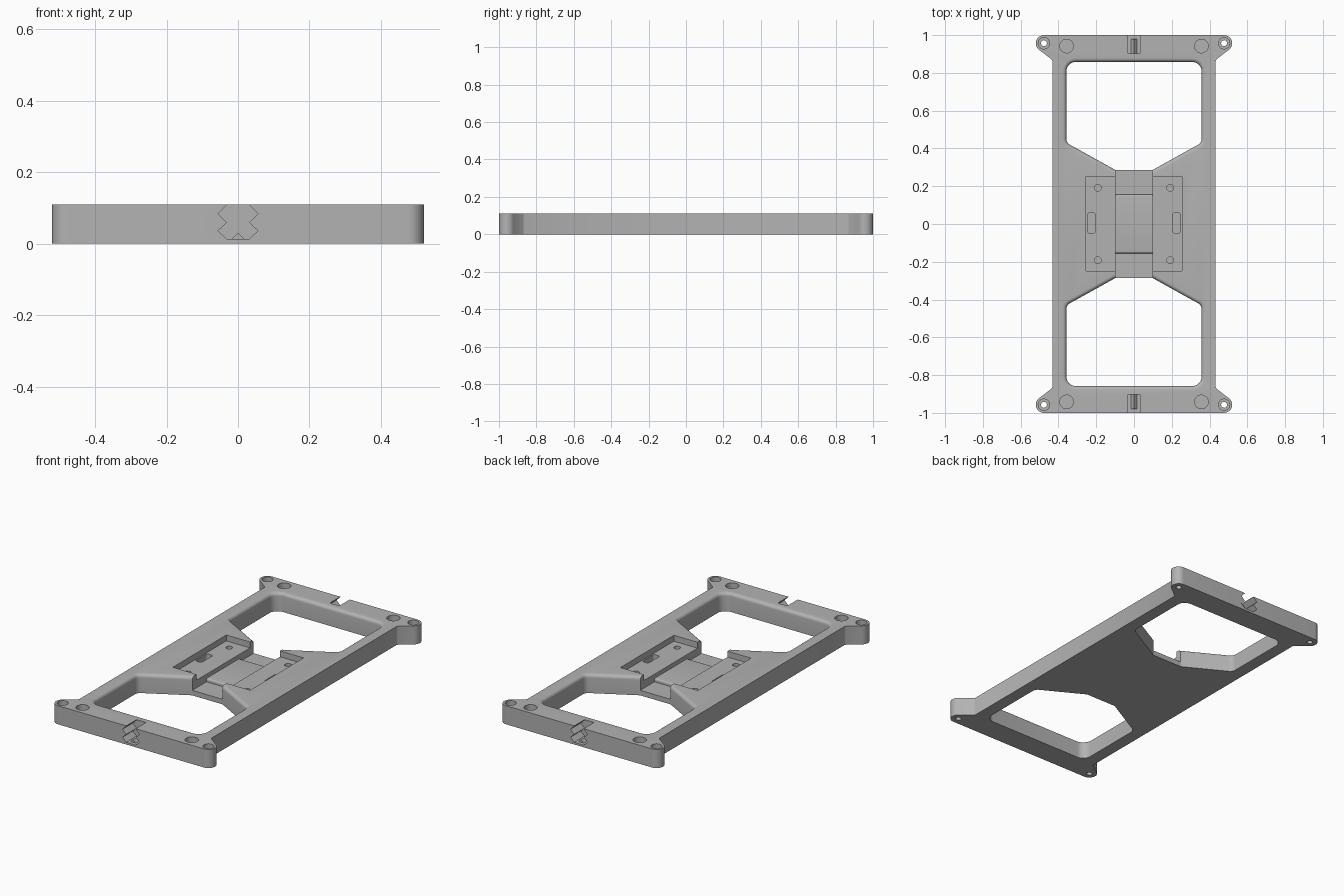
import bpy, bmesh, math
from mathutils import Vector

if "Cube" in bpy.data.objects:
    bpy.data.objects.remove(bpy.data.objects["Cube"])

H = 0.11          # plate thickness
R = 0.02          # fillet on the window rims

grey = bpy.data.materials.new("grey plastic")
grey.diffuse_color = (0.45, 0.45, 0.45, 1)
grey.use_nodes = True
grey.node_tree.nodes["Principled BSDF"].inputs["Base Color"].default_value = grey.diffuse_color


def loft(name, rings):
    """Closed solid through a list of equal-length point rings."""
    bm = bmesh.new()
    vs = [[bm.verts.new(p) for p in ring] for ring in rings]
    n = len(vs[0])
    for a, b in zip(vs, vs[1:]):
        for i in range(n):
            j = (i + 1) % n
            bm.faces.new((a[i], a[j], b[j], b[i]))
    bm.faces.new(vs[0][::-1])
    bm.faces.new(vs[-1])
    bmesh.ops.recalc_face_normals(bm, faces=bm.faces)
    me = bpy.data.meshes.new(name)
    bm.to_mesh(me)
    bm.free()
    me.materials.append(grey)
    ob = bpy.data.objects.new(name, me)
    bpy.context.collection.objects.link(ob)
    return ob


def prism(name, pts, lo, hi, axis="z"):
    place = {"z": lambda p, t: (p[0], p[1], t),
             "y": lambda p, t: (p[0], t, p[1]),
             "x": lambda p, t: (t, p[0], p[1])}[axis]
    return loft(name, [[place(p, t) for p in pts] for t in (lo, hi)])


def arc(cx, cy, r, a0, a1, n):
    return [(cx + r * math.cos(math.radians(a0 + (a1 - a0) * i / n)),
             cy + r * math.sin(math.radians(a0 + (a1 - a0) * i / n))) for i in range(n + 1)]


def circle(cx, cy, r, n=32):
    return arc(cx, cy, r, 0, 360, n)[:-1]


def rect(x0, y0, x1, y1):
    return [(x0, y0), (x1, y0), (x1, y1), (x0, y1)]


def rounded(corners, n=6):
    """Round each (x, y, r) corner of a polygon."""
    out = []
    for i, (x, y, r) in enumerate(corners):
        p = Vector((x, y))
        a = (Vector(corners[i - 1][:2]) - p).normalized()
        b = (Vector(corners[(i + 1) % len(corners)][:2]) - p).normalized()
        half = a.angle(b) / 2
        c = p + (a + b).normalized() * r / math.sin(half)
        d = r / math.tan(half)
        u, v = p + a * d - c, p + b * d - c
        for k in range(n + 1):
            q = u.lerp(v, k / n).normalized() * r
            out.append(tuple(c + q))
    return out


def grow(pts, d):
    """Offset a counter-clockwise outline outwards."""
    out = []
    for i, p in enumerate(pts):
        p = Vector(p)
        e = (p - Vector(pts[i - 1])).normalized()
        f = (Vector(pts[(i + 1) % len(pts)]) - p).normalized()
        n1, n2 = Vector((e.y, -e.x)), Vector((f.y, -f.x))
        out.append(tuple(p + (n1 + n2) * d / (1 + n1.dot(n2))))
    return out


def cut(target, cutter):
    m = target.modifiers.new("cut", "BOOLEAN")
    m.operation, m.solver, m.object = "DIFFERENCE", "EXACT", cutter
    bpy.context.view_layer.objects.active = target
    bpy.ops.object.modifier_apply(modifier=m.name)
    bpy.data.objects.remove(cutter)


# Plate outline with a mounting ear at every corner
quarter = [(0.432, 0.862), (0.437, 0.872)] + arc(0.477, 0.957, 0.043, -52, 90, 16)
right = [(x, -y) for x, y in quarter[::-1]] + quarter
plate = prism("base_plate", right + [(-x, -y) for x, y in right], 0, H)

for s in (1, -1):
    # Large windows with a filleted upper rim
    win = rounded([(0.358, 0.858, 0.05), (-0.358, 0.858, 0.05), (-0.358, 0.43, 0.035),
                   (-0.1, 0.287, 0.008), (0.1, 0.287, 0.008), (0.358, 0.43, 0.035)])
    rim = [(0, -0.05), (0, H - R)]
    rim += [(R * (1 - math.cos(a)), H - R + R * math.sin(a))
            for a in (math.radians(15 * k) for k in range(1, 6))]
    rim += [(R, H), (R, H + 0.05)]
    cut(plate, loft("window_cutter", [[(s * x, s * y, z) for x, y in grow(win, d)]
                                      for d, z in rim]))

# Shallow centre pocket
cut(plate, prism("pocket_cutter", rect(-0.253, -0.248, 0.253, 0.252), 0.075, H + 0.1))

# Channel across the pocket with a raised, round-edged middle bed
bed = arc(0.145, 0.04, 0.01, 0, 90, 5)
floor = [(0.34, 0.03), (0.155, 0.03)] + bed
floor += [(-y, z) for y, z in floor[::-1]]
cut(plate, prism("channel_cutter", floor + [(-0.34, 0.3), (0.34, 0.3)], -0.098, 0.098, "x"))

for sx in (1, -1):
    # Oblong slots in the pocket floor
    slot = rounded([(sx * 0.225 - 0.02, -0.05, 0.012), (sx * 0.225 + 0.02, -0.05, 0.012),
                    (sx * 0.225 + 0.02, 0.06, 0.012), (sx * 0.225 - 0.02, 0.06, 0.012)])
    cut(plate, prism("slot_cutter", slot, 0.03, 0.2))
    for sy in (1, -1):
        # Screw holes, magnet recesses and counterbored ear holes
        cut(plate, prism("screw_cutter", circle(sx * 0.192, sy * 0.192, 0.018, 24), 0.03, 0.2))
        cut(plate, prism("recess_cutter", circle(sx * 0.357, sy * 0.942, 0.036), 0.06, 0.2))
        cut(plate, prism("bore_cutter", circle(sx * 0.477, sy * 0.957, 0.030), 0.075, 0.2))
        cut(plate, prism("hole_cutter", circle(sx * 0.477, sy * 0.957, 0.016, 24), -0.1, 0.2))

# Zigzag notches in both short ends, each with a small floor ridge
side = [(0.031, 0.013), (0.056, 0.036), (0.031, 0.059), (0.056, 0.083), (0.031, 0.108), (0.031, 0.2)]
notch = side + [(-x, z) for x, z in side[::-1]]
for s, where in ((-1, "front"), (1, "back")):
    cut(plate, prism("notch_cutter", notch, s * 0.903, s * 1.1, "y"))
    prism(where + "_notch_ridge", [(-0.018, 0.012), (0.018, 0.012), (0, 0.031)],
          s * 0.903, s * 0.98, "y")

# Smooth the round walls, keep the edges crisp
bpy.ops.object.select_all(action="DESELECT")
plate.select_set(True)
bpy.context.view_layer.objects.active = plate
bpy.ops.object.shade_smooth_by_angle(angle=math.radians(30))
